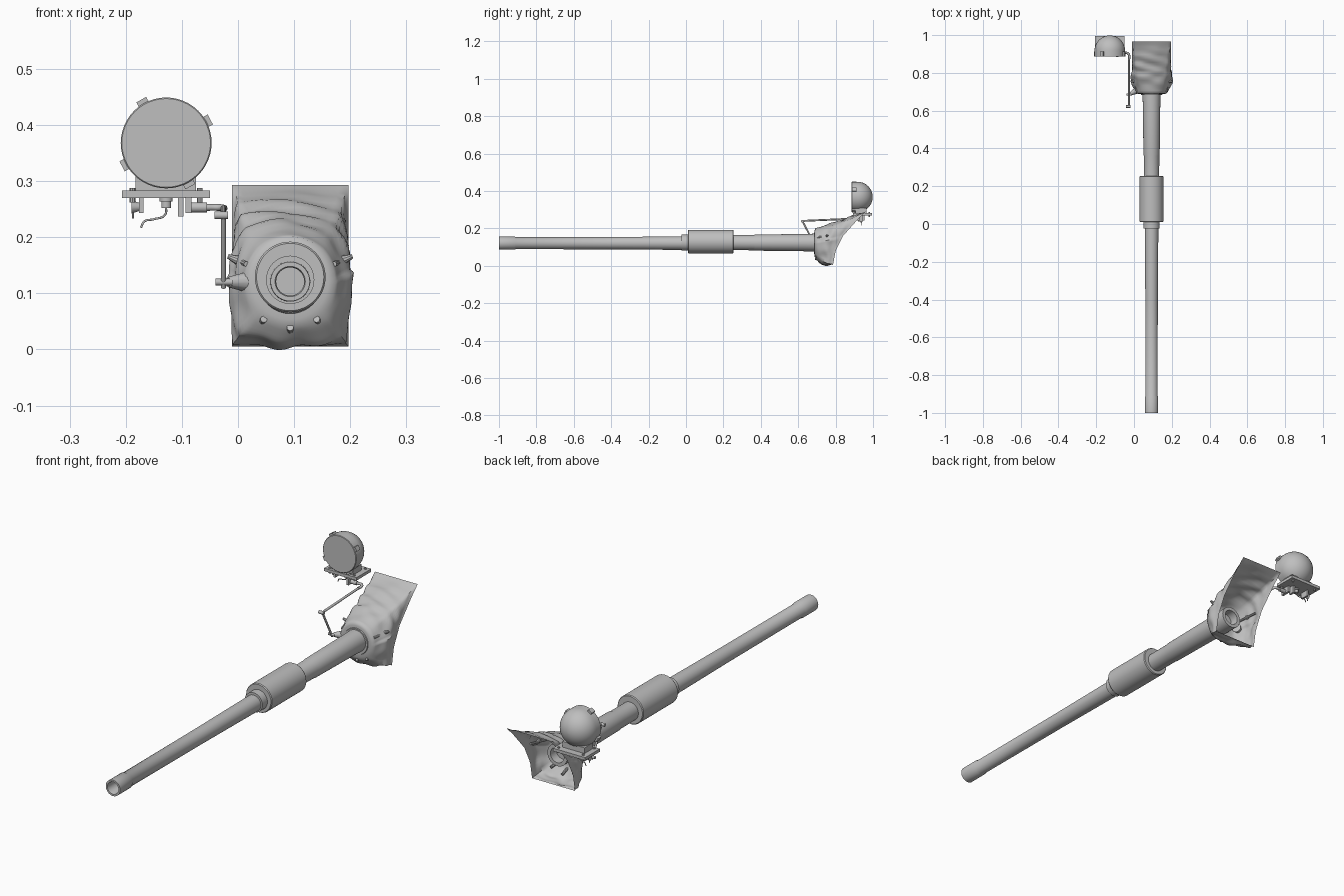
import bpy, bmesh, math
from mathutils import Vector, noise

if "Cube" in bpy.data.objects:
    bpy.data.objects.remove(bpy.data.objects["Cube"])

grey = bpy.data.materials.new("plain grey")
grey.diffuse_color = (0.52, 0.52, 0.52, 1)
grey.use_nodes = True
grey.node_tree.nodes["Principled BSDF"].inputs["Base Color"].default_value = grey.diffuse_color


def finish(name, bm, angle=35, smooth=True, recalc=True):
    if recalc:
        bmesh.ops.recalc_face_normals(bm, faces=bm.faces)
    me = bpy.data.meshes.new(name)
    bm.to_mesh(me)
    bm.free()
    me.materials.append(grey)
    ob = bpy.data.objects.new(name, me)
    bpy.context.collection.objects.link(ob)
    bpy.context.view_layer.objects.active = ob
    ob.select_set(True)
    if smooth:
        bpy.ops.object.shade_smooth_by_angle(angle=math.radians(angle))
    ob.select_set(False)
    return ob


def lathe_y(name, profile, cx, cz, n=40, close=True):
    """Turn (y, radius) points around a line along y."""
    bm = bmesh.new()
    rings = [[bm.verts.new((cx + r * math.cos(2 * math.pi * i / n), y,
                            cz + r * math.sin(2 * math.pi * i / n)))
              for i in range(n)] for y, r in profile]
    for a, b in zip(rings, rings[1:]):
        for i in range(n):
            bm.faces.new((a[i], a[(i + 1) % n], b[(i + 1) % n], b[i]))
    if close:
        bm.faces.new(rings[0])
        bm.faces.new(rings[-1])
    return finish(name, bm)


def rod(name, a, b, r, n=14, r2=None):
    a, b = Vector(a), Vector(b)
    bm = bmesh.new()
    bmesh.ops.create_cone(bm, cap_ends=True, segments=n, radius1=r,
                          radius2=r if r2 is None else r2, depth=(b - a).length)
    q = (b - a).to_track_quat('Z', 'Y')
    for v in bm.verts:
        v.co = q @ v.co + (a + b) / 2
    return finish(name, bm)


def box(name, lo, hi, roll=0):
    """Box between two corners, rolled about its own y direction."""
    lo, hi = Vector(lo), Vector(hi)
    bm = bmesh.new()
    bmesh.ops.create_cube(bm, size=1)
    c, s = math.cos(roll), math.sin(roll)
    for v in bm.verts:
        p = v.co * (hi - lo)
        v.co = Vector((c * p.x - s * p.z, p.y, s * p.x + c * p.z)) + (lo + hi) / 2
    return finish(name, bm, smooth=False)


def tube(name, pts, r):
    cu = bpy.data.curves.new(name, 'CURVE')
    cu.dimensions = '3D'
    cu.bevel_depth = r
    cu.bevel_resolution = 2
    cu.use_fill_caps = True
    sp = cu.splines.new('BEZIER')
    sp.bezier_points.add(len(pts) - 1)
    for bp, p in zip(sp.bezier_points, pts):
        bp.co = p
        bp.handle_left_type = bp.handle_right_type = 'AUTO'
    cu.materials.append(grey)
    ob = bpy.data.objects.new(name, cu)
    bpy.context.collection.objects.link(ob)


# --- gun tube, with hollow muzzle
GX, GZ = 0.093, 0.121
lathe_y("barrel", [(-0.7, 0.025), (-0.995, 0.025), (-1, 0.027), (-1, 0.035),
                   (-0.915, 0.035), (-0.91, 0.032), (-0.4, 0.033), (-0.02, 0.036)], GX, GZ)
lathe_y("front_collar", [(-0.025, 0.036), (-0.025, 0.043), (0.015, 0.043)], GX, GZ + 0.003)
lathe_y("bore_evacuator", [(0.01, 0.06), (0.014, 0.063), (0.251, 0.063), (0.255, 0.06)],
        GX, 0.129, 48)
lathe_y("rear_barrel", [(0.2, 0.04), (0.36, 0.041), (0.37, 0.043), (0.62, 0.046),
                        (0.70, 0.048), (0.76, 0.048), (0.76, 0.033), (0.72, 0.033)], GX, 0.124)

# --- canvas cover: round at the front, opening to a slanted rectangle at the back
EDGE = [(0.0, 0.785), (0.08, 0.80), (0.16, 0.84), (0.25, 0.92), (0.293, 0.965)]


def edge_y(z):
    for (z0, y0), (z1, y1) in zip(EDGE, EDGE[1:]):
        if z <= z1:
            return y0 + (y1 - y0) * (z - z0) / (z1 - z0)
    return EDGE[-1][1]


N, ROWS = 80, 20
bm = bmesh.new()
rings = [[], [], []]
for k in range(N):
    a = 2 * math.pi * k / N
    for j, (r, y) in enumerate([(0.047, 0.688), (0.068, 0.688), (0.080, 0.692)]):
        rings[j].append(bm.verts.new((GX + r * math.cos(a), y, GZ + r * math.sin(a))))
for j in range(1, ROWS + 1):
    t = j / ROWS
    ring = []
    for k in range(N):
        a = 2 * math.pi * k / N
        c, s = math.cos(a), math.sin(a)
        m = max(abs(c), abs(s))
        rx, rz = GX + 0.104 * c / m, 0.149 + 0.144 * s / m
        f = 0.6 * t + 0.4 * t * t if s > 0 else t ** 0.75
        puff = 0.016 * math.sin(math.pi * min(1, t * 1.1)) * (1 - 0.5 * max(0, s))
        p = Vector((GX + 0.08 * c, 0, GZ + 0.08 * s)).lerp(Vector((rx, 0, rz)), f)
        p.y = 0.692 + (edge_y(rz) - 0.692) * t
        w = math.sin(math.pi * t)
        fold = noise.noise(Vector((p.x * 14, p.y * 30, p.z * 22))) * 0.010 * w
        fold += 0.003 * w * math.sin(p.y * 110 + 3 * c) * max(0, s)
        # pulled-in creases between the lower fasteners
        fold -= 0.004 * w * max(0, -s) * math.cos(9 * a)
        p += Vector((c, 0, s)) * (puff + fold)
        ring.append(bm.verts.new(p))
    rings.append(ring)
for a, b in zip(rings, rings[1:]):
    for i in range(N):
        bm.faces.new((a[i], a[(i + 1) % N], b[(i + 1) % N], b[i]))
finish("canvas_cover", bm, 60)
lathe_y("cover_clamp_ring", [(0.684, 0.048), (0.684, 0.056), (0.69, 0.058)], GX, GZ)

# side toggles and lower fasteners on the cover
for s in (-1, 1):
    x = GX + s * 0.088
    rod("side_toggle", (x, 0.755, 0.157), (x + s * 0.023, 0.755, 0.166), 0.010, 10, 0.004)
    rod("side_strap", (GX + s * 0.078, 0.70, 0.152), (GX + s * 0.1, 0.80, 0.162), 0.005, 8)
for d in (-125, -90, -55):
    c, s = math.cos(math.radians(d)), math.sin(math.radians(d))
    rod("lower_fastener", (GX + 0.082 * c, 0.69, GZ + 0.082 * s),
        (GX + 0.095 * c, 0.725, GZ + 0.095 * s), 0.006, 10)

# --- searchlight: flat lens, short drum and domed back
LX, LZ, LR = -0.128, 0.368, 0.081
dome = [(0.886, LR - 0.002), (0.888, LR), (0.918, LR)]
dome += [(0.918 + 0.08 * math.sin(i * math.pi / 24), LR * math.cos(i * math.pi / 24))
         for i in range(1, 12)] + [(0.998, 0.001)]
lathe_y("searchlight_housing", dome, LX, LZ, 48)
for d in (28, 120, 208, 299):
    a = math.radians(d)
    x, z = LX + 0.081 * math.cos(a), LZ + 0.081 * math.sin(a)
    box("lens_clip", (x - 0.008, 0.888, z - 0.010), (x + 0.008, 0.912, z + 0.010), a)

# --- searchlight stand
box("light_platform", (-0.207, 0.893, 0.270), (-0.050, 0.995, 0.283))
box("light_pedestal", (-0.183, 0.905, 0.283), (-0.075, 0.965, 0.308))
for x in (-0.188, -0.068):
    for y in (0.905, 0.98):
        rod("platform_bolt", (x, y, 0.262), (x, y, 0.288), 0.005, 8)
box("knob_bracket", (-0.176, 0.915, 0.243), (-0.168, 0.955, 0.272))
rod("clamp_knob", (-0.190, 0.935, 0.254), (-0.172, 0.935, 0.254), 0.012, 14, 0.006)
rod("knob_handle", (-0.187, 0.935, 0.233), (-0.187, 0.935, 0.264), 0.002, 8)
rod("cable_plug", (LX, 0.93, 0.252), (LX, 0.93, 0.278), 0.009)
rod("cable_plug_collar", (LX, 0.93, 0.264), (LX, 0.93, 0.273), 0.012)
tube("cable", [(LX, 0.93, 0.255), (-0.130, 0.932, 0.240), (-0.150, 0.938, 0.232),
               (-0.167, 0.94, 0.228), (-0.173, 0.94, 0.217)], 0.002)
box("latch", (-0.107, 0.92, 0.237), (-0.097, 0.945, 0.272))
box("arm_bracket", (-0.094, 0.885, 0.243), (-0.083, 0.93, 0.272))

# --- folding linkage from the stand down to the cover
rod("pivot_sleeve", (-0.088, 0.905, 0.253), (-0.055, 0.905, 0.253), 0.009)
tube("bent_arm", [(-0.06, 0.905, 0.253), (-0.035, 0.905, 0.253),
                  (-0.026, 0.895, 0.252), (-0.026, 0.87, 0.251)], 0.006)
rod("long_link", (-0.026, 0.89, 0.252), (-0.026, 0.622, 0.240), 0.005)
rod("elbow_pin", (-0.042, 0.622, 0.239), (-0.018, 0.622, 0.239), 0.007)
rod("lower_link", (-0.026, 0.622, 0.240), (-0.026, 0.690, 0.110), 0.0045)
rod("foot_pin", (-0.040, 0.686, 0.120), (-0.010, 0.686, 0.120), 0.006)
rod("foot_bracket", (-0.018, 0.69, 0.120), (0.022, 0.71, 0.120), 0.009, 12, 0.020)
